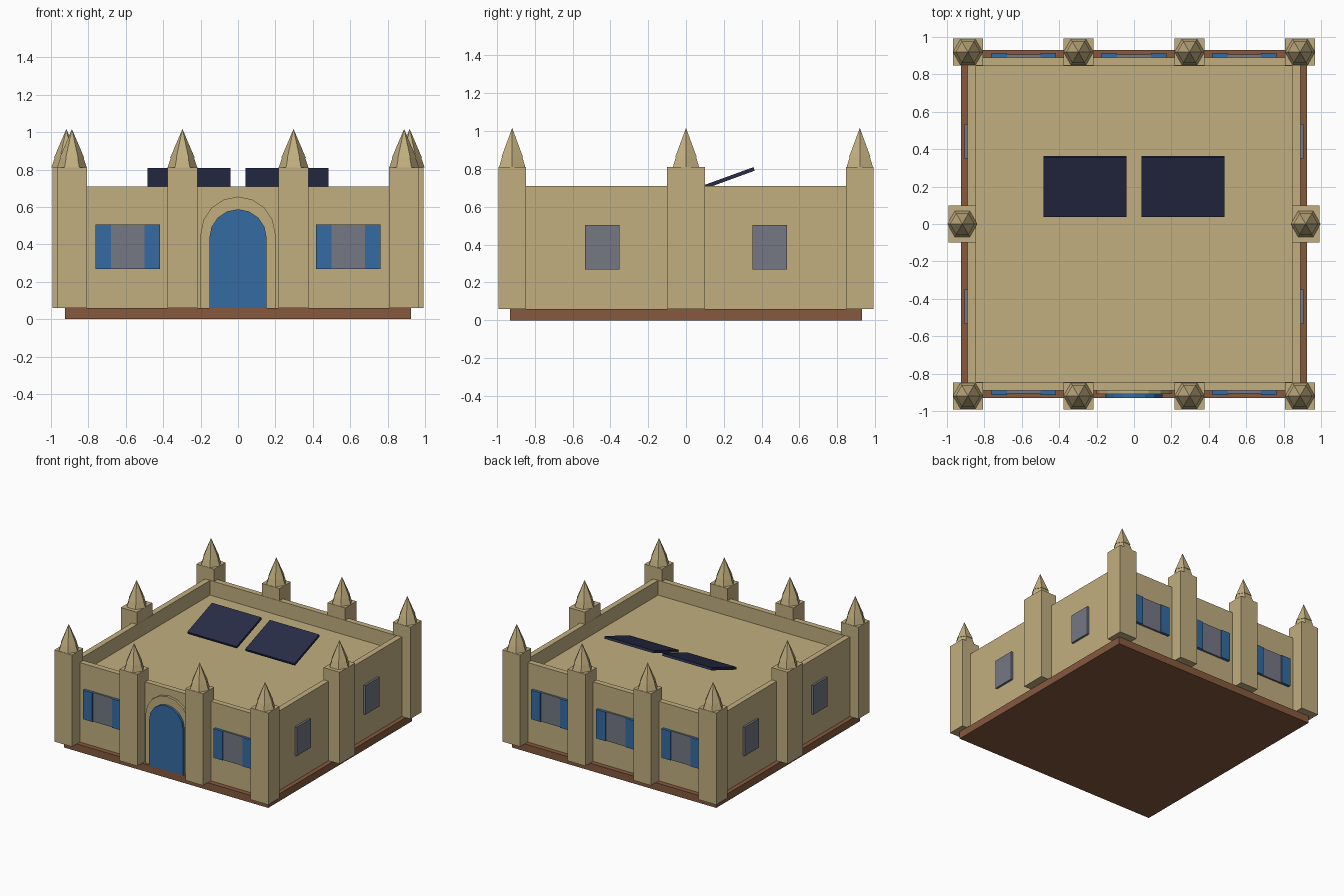
import bpy, bmesh, math
from mathutils import Matrix, Vector

if "Cube" in bpy.data.objects:
    bpy.data.objects.remove(bpy.data.objects["Cube"])


def material(name, rgb):
    m = bpy.data.materials.new(name)
    lin = [((c / 255 + 0.055) / 1.055) ** 2.4 for c in rgb]
    m.diffuse_color = (*lin, 1)
    m.use_nodes = True
    m.node_tree.nodes["Principled BSDF"].inputs["Base Color"].default_value = m.diffuse_color
    return m


STONE = material("sandstone", (194, 175, 128))
BROWN = material("brown plinth", (134, 89, 62))
BLUE = material("blue paint", (53, 107, 163))
GLASS = material("grey glass", (117, 119, 132))
NAVY = material("navy panel", (39, 45, 72))


def finish(name, bm, mat):
    bmesh.ops.recalc_face_normals(bm, faces=bm.faces[:])
    me = bpy.data.meshes.new(name)
    bm.to_mesh(me)
    bm.free()
    me.materials.append(mat)
    ob = bpy.data.objects.new(name, me)
    bpy.context.collection.objects.link(ob)
    return ob


def box(name, lo, hi, mat):
    lo, hi = Vector(lo), Vector(hi)
    bm = bmesh.new()
    bmesh.ops.create_cube(bm, size=1, matrix=Matrix.Translation((lo + hi) / 2)
                          @ Matrix.Diagonal((*(hi - lo), 1)))
    return finish(name, bm, mat)


def arch(name, half, spring, y0, y1, mat, steps=8):
    """Round-topped slab standing on the plinth."""
    bm = bmesh.new()
    pts = [(half, 0.06)]
    for i in range(steps + 1):
        a = math.pi * i / steps
        pts.append((half * math.cos(a), spring + half * math.sin(a)))
    pts.append((-half, 0.06))
    face = bm.faces.new([bm.verts.new((x, y0, z)) for x, z in pts])
    ext = bmesh.ops.extrude_face_region(bm, geom=[face])
    verts = [v for v in ext["geom"] if isinstance(v, bmesh.types.BMVert)]
    bmesh.ops.translate(bm, verts=verts, vec=(0, y1 - y0, 0))
    return finish(name, bm, mat)


def spire(name, x, y):
    """Six-sided flared collar with a pointed cap."""
    bm = bmesh.new()
    for r1, r2, z1, z2 in ((0.08, 0.062, 0.81, 0.862), (0.066, 0, 0.862, 1.017)):
        rot = Matrix.Translation((x, y, (z1 + z2) / 2))
        geo = bmesh.ops.create_cone(bm, cap_ends=True, segments=6, radius1=r1,
                                    radius2=r2, depth=z2 - z1)
        # put a corner of the hexagon on the x axis
        v = max(geo["verts"], key=lambda p: p.co.xy.length)
        ang = math.atan2(v.co.y, v.co.x)
        bmesh.ops.transform(bm, verts=geo["verts"],
                            matrix=rot @ Matrix.Rotation(-ang, 4, 'Z'))
    bmesh.ops.remove_doubles(bm, verts=bm.verts[:], dist=1e-5)
    return finish(name, bm, STONE)


def tower(name, x, y, wx, wy):
    box(name, (x - wx / 2, y - wy / 2, 0.06), (x + wx / 2, y + wy / 2, 0.81), STONE)
    spire(name + "_spire", x, y)


# plinth
box("plinth", (-0.925, -0.93, 0), (0.925, 0.93, 0.06), BROWN)

# walls with a sunken roof behind the parapet
bm = bmesh.new()
bmesh.ops.create_cube(bm, size=1, matrix=Matrix.Translation((0, 0, 0.385))
                      @ Matrix.Diagonal((1.78, 1.78, 0.65, 1)))
bm.normal_update()
top = max(bm.faces, key=lambda f: f.calc_center_median().z)
bmesh.ops.inset_region(bm, faces=[top], thickness=0.065)
bmesh.ops.extrude_discrete_faces
ring = bmesh.ops.extrude_face_region(bm, geom=[top])
bmesh.ops.delete(bm, geom=[top], context='FACES_ONLY') if top.is_valid else None
bmesh.ops.translate(bm, vec=(0, 0, -0.12),
                    verts=[v for v in ring["geom"] if isinstance(v, bmesh.types.BMVert)])
finish("walls_and_roof", bm, STONE)

# towers: four along the front and back, one in the middle of each side
for side, sy in (("front", -1), ("back", 1)):
    for i, x in enumerate((-0.888, -0.297, 0.297, 0.888)):
        tower(f"{side}_tower_{i + 1}", x, sy * 0.919, 0.16, 0.145)
for side, sx in (("left", -1), ("right", 1)):
    tower(f"{side}_tower", sx * 0.918, 0, 0.145, 0.2)

# door and its stone surround
arch("door_surround", 0.2, 0.455, -0.88, -0.91, STONE)
arch("door", 0.153, 0.435, -0.88, -0.93, BLUE)

# shuttered windows, front and back
Z0, Z1 = 0.268, 0.505
for side, sy, xs in (("front", -1, (-0.59, 0.59)), ("back", 1, (-0.59, 0, 0.59))):
    for i, x in enumerate(xs):
        def plate(part, x0, x1, out, mat):
            ys = sorted((sy * 0.88, sy * out))
            box(f"{side}_{part}_{i + 1}", (x0, ys[0], Z0), (x1, ys[1], Z1), mat)
        plate("window", x - 0.09, x + 0.09, 0.905, GLASS)
        plate("left_shutter", x - 0.173, x - 0.09, 0.913, BLUE)
        plate("right_shutter", x + 0.09, x + 0.173, 0.913, BLUE)

# plain windows on the sides
for side, sx in (("left", -1), ("right", 1)):
    for i, y in enumerate((-0.443, 0.443)):
        xs = sorted((sx * 0.88, sx * 0.907))
        box(f"{side}_window_{i + 1}", (xs[0], y - 0.092, Z0), (xs[1], y + 0.092, Z1), GLASS)

# tilted solar panels
for side, sx in (("left", -1), ("right", 1)):
    p = box(f"{side}_solar_panel", (-0.223, -0.17, -0.01), (0.223, 0.17, 0.01), NAVY)
    p.location = (sx * 0.262, 0.2, 0.742)
    p.rotation_euler.x = math.radians(20)
